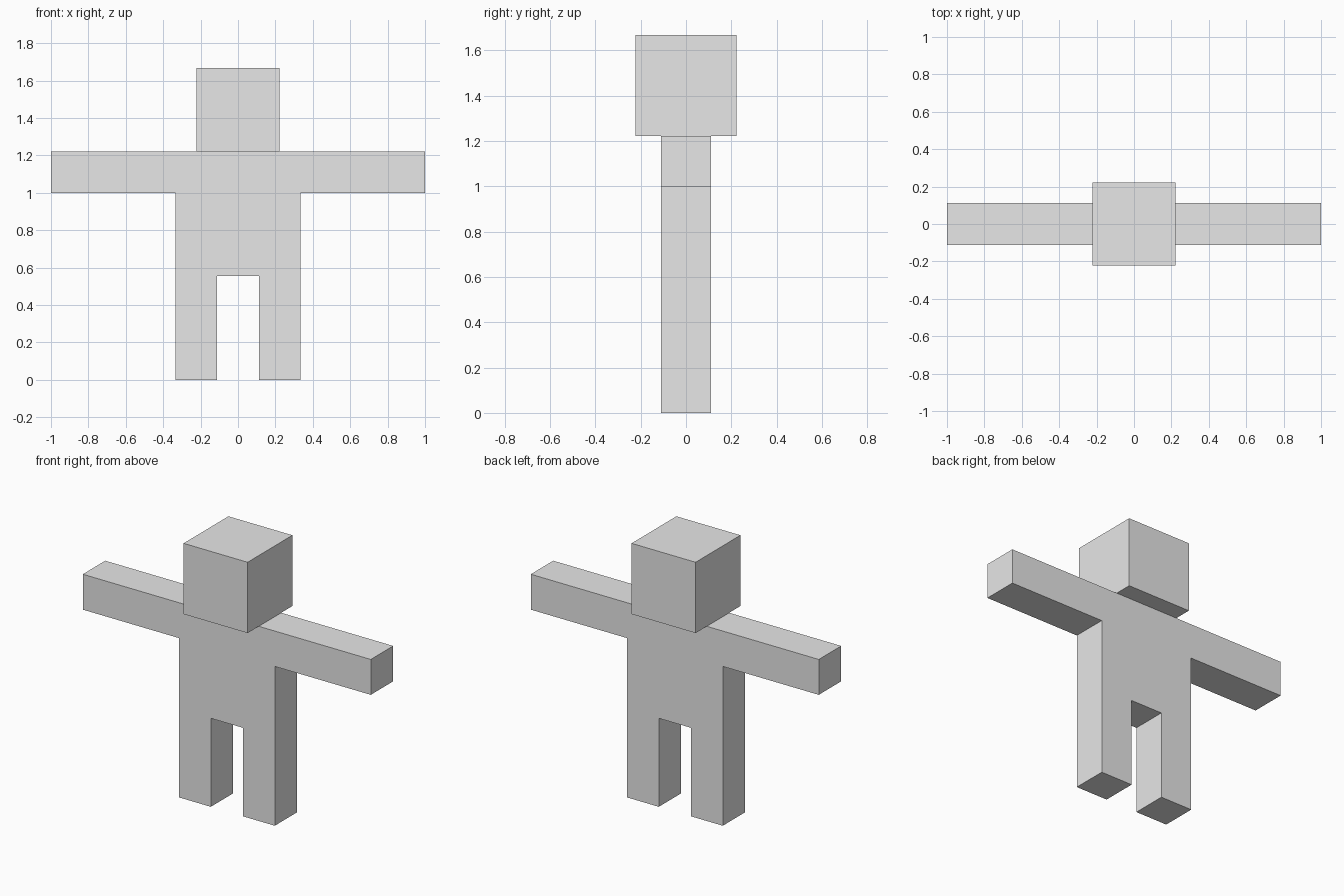
import bpy, bmesh
from mathutils import Matrix, Vector

if "Cube" in bpy.data.objects:
    bpy.data.objects.remove(bpy.data.objects["Cube"])

U = 1 / 9  # module: every part is a whole number of these units

grey = bpy.data.materials.new("light_grey")
grey.diffuse_color = (0.8, 0.8, 0.8, 1)
grey.use_nodes = True
grey.node_tree.nodes["Principled BSDF"].inputs["Base Color"].default_value = grey.diffuse_color


def add_object(name, bm):
    bmesh.ops.recalc_face_normals(bm, faces=bm.faces)
    mesh = bpy.data.meshes.new(name)
    bm.to_mesh(mesh)
    bm.free()
    mesh.materials.append(grey)
    obj = bpy.data.objects.new(name, mesh)
    bpy.context.collection.objects.link(obj)
    return obj


# Body: half outline of leg, torso and arm, mirrored and extruded in depth
half = [(1, 5), (1, 0), (3, 0), (3, 9), (9, 9), (9, 11)]
outline = half + [(-x, z) for x, z in reversed(half)]
bm = bmesh.new()
front = bm.faces.new([bm.verts.new((x * U, -U, z * U)) for x, z in outline])
ext = bmesh.ops.extrude_face_region(bm, geom=[front], use_keep_orig=True)
back = [v for v in ext["geom"] if isinstance(v, bmesh.types.BMVert)]
bmesh.ops.translate(bm, verts=back, vec=Vector((0, 2 * U, 0)))
add_object("body", bm)

# Head: cube resting on the shoulders
bm = bmesh.new()
bmesh.ops.create_cube(bm, size=4 * U, matrix=Matrix.Translation((0, 0, 13 * U)))
add_object("head", bm)
